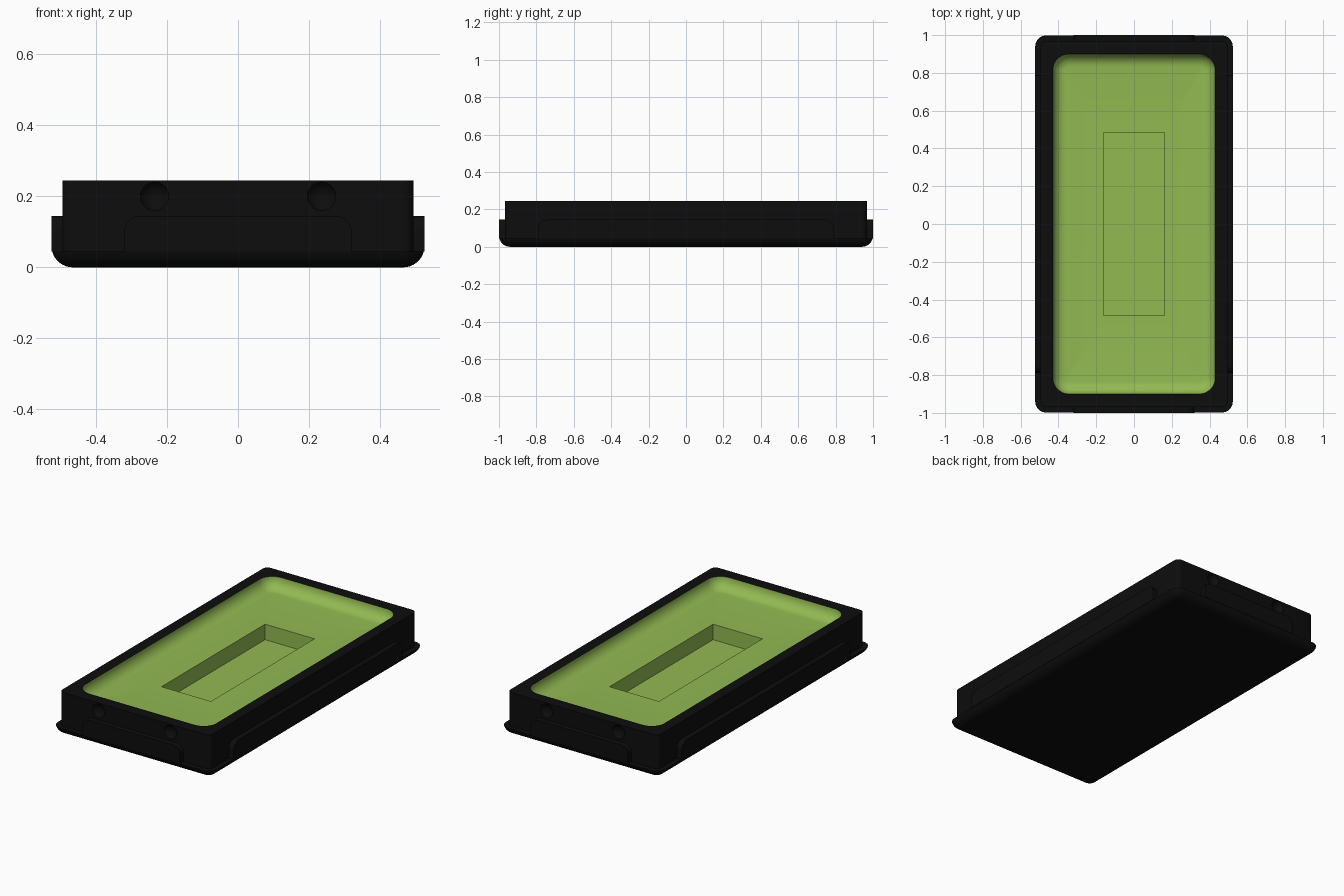
import bpy, bmesh, math
from mathutils import Matrix

if "Cube" in bpy.data.objects:
    bpy.data.objects.remove(bpy.data.objects["Cube"])


def material(name, rgb):
    m = bpy.data.materials.new(name)
    m.diffuse_color = (*rgb, 1)
    m.use_nodes = True
    m.node_tree.nodes["Principled BSDF"].inputs["Base Color"].default_value = m.diffuse_color
    return m


BLACK = material("black", (0.004, 0.004, 0.004))
GREEN = material("leaf green", (0.29, 0.49, 0.085))


def finish(name, bm, mats):
    bmesh.ops.remove_doubles(bm, verts=bm.verts, dist=1e-5)
    bmesh.ops.recalc_face_normals(bm, faces=bm.faces)
    me = bpy.data.meshes.new(name)
    bm.to_mesh(me)
    bm.free()
    ob = bpy.data.objects.new(name, me)
    bpy.context.collection.objects.link(ob)
    for m in mats:
        me.materials.append(m)
    return ob


def select_only(ob):
    bpy.ops.object.select_all(action='DESELECT')
    ob.select_set(True)
    bpy.context.view_layer.objects.active = ob


def smooth(ob):
    select_only(ob)
    bpy.ops.object.shade_smooth_by_angle(angle=math.radians(30))


def rounded_ring(bm, hx, hy, r, z, steps=8):
    """Rounded rectangle of vertices at height z."""
    ring = []
    for i, (sx, sy) in enumerate([(1, 1), (-1, 1), (-1, -1), (1, -1)]):
        for k in range(steps + 1):
            a = math.pi / 2 * (i + k / steps)
            ring.append(bm.verts.new((sx * (hx - r) + r * math.cos(a),
                                      sy * (hy - r) + r * math.sin(a), z)))
    return ring


# Tray body: flange, wall, rim, filleted basin and central pocket as one loft
X, Y, R, FLANGE_Z, TOP = 0.525, 1.0, 0.06, 0.045, 0.245
levels = []
t_end = math.acos(1 - FLANGE_Z / R)
for i in range(9):
    t = t_end * i / 8
    inset = R * (1 - math.sin(t))
    levels.append((X - inset, Y - inset, max(R - inset, 0.005), R * (1 - math.cos(t))))
levels += [(X - 0.031, Y - 0.031, 0.03, FLANGE_Z), (X - 0.031, Y - 0.031, 0.03, TOP)]
rim = len(levels)
DEPTH = 0.068
for i in range(9):
    t = math.pi / 2 * i / 8
    inset = DEPTH * (1 - math.cos(t))
    levels.append((0.43 - inset, 0.9 - inset, 0.085 - inset, TOP - DEPTH * math.sin(t)))
levels += [(0.162, 0.485, 0, TOP - DEPTH), (0.162, 0.485, 0, 0.085)]

bm = bmesh.new()
rings = [rounded_ring(bm, *lv) for lv in levels]
bm.faces.new(rings[0][::-1])
for j in range(len(rings) - 1):
    a, b = rings[j], rings[j + 1]
    for k in range(len(a)):
        n = (k + 1) % len(a)
        f = bm.faces.new((a[k], a[n], b[n], b[k]))
        f.material_index = 1 if j >= rim else 0
bm.faces.new(rings[-1]).material_index = 1
body = finish("tray_body", bm, [BLACK, GREEN])

# Round dimples in both end walls
bm = bmesh.new()
for sx in (-1, 1):
    for sy in (-1, 1):
        bmesh.ops.create_uvsphere(bm, u_segments=32, v_segments=16, radius=0.045,
                                  matrix=Matrix.Translation((sx * 0.235, sy * 0.989, 0.2)))
cutter = finish("dimple_cutter", bm, [BLACK])
cutter.hide_render = True
select_only(body)
mod = body.modifiers.new("dimples", 'BOOLEAN')
mod.operation, mod.object, mod.solver = 'DIFFERENCE', cutter, 'EXACT'
bpy.ops.object.modifier_apply(modifier=mod.name)
bpy.data.objects.remove(cutter)
smooth(body)


def arch_panel(name, half, outer, angle):
    """Raised panel with rounded upper corners, facing -y before rotation."""
    bm = bmesh.new()
    r, top = 0.045, 0.145
    pts = [(half, FLANGE_Z)]
    for sx, start in ((1, 0), (-1, math.pi / 2)):
        for k in range(9):
            a = start + math.pi / 2 * k / 8
            pts.append((sx * (half - r) + r * math.cos(a), top - r + r * math.sin(a)))
    pts.append((-half, FLANGE_Z))
    face = bm.faces.new([bm.verts.new((x, -outer, z)) for x, z in pts])
    ext = bmesh.ops.extrude_face_region(bm, geom=[face])
    verts = [g for g in ext["geom"] if isinstance(g, bmesh.types.BMVert)]
    bmesh.ops.translate(bm, verts=verts, vec=(0, 0.04, 0))
    bmesh.ops.rotate(bm, verts=bm.verts, matrix=Matrix.Rotation(angle, 3, 'Z'))
    smooth(finish(name, bm, [BLACK]))


# Raised panels on all four sides
arch_panel("front_panel", 0.32, Y, 0)
arch_panel("back_panel", 0.32, Y, math.pi)
arch_panel("right_panel", 0.79, X, math.pi / 2)
arch_panel("left_panel", 0.79, X, -math.pi / 2)
